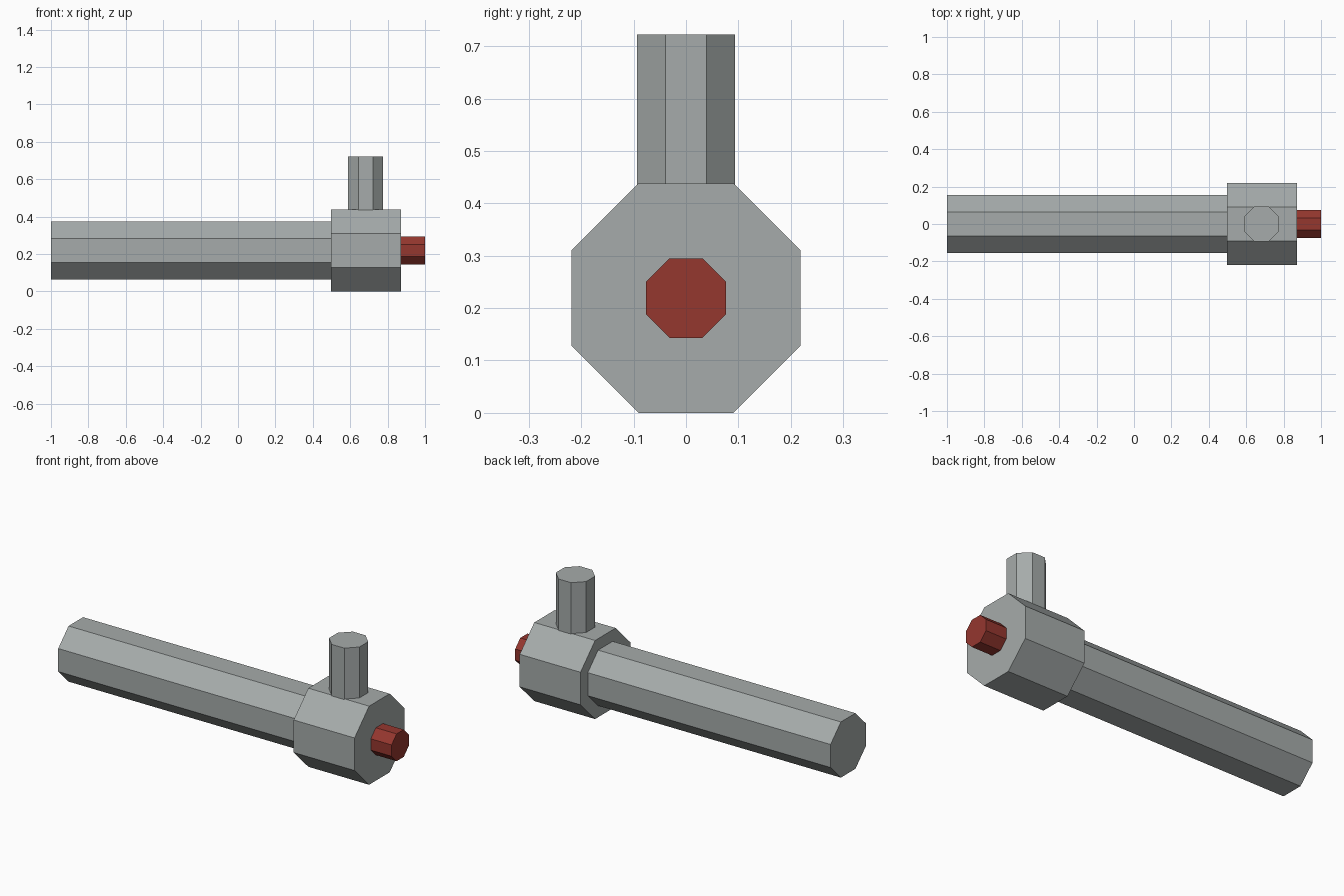
import bpy, math
from mathutils import Matrix

if "Cube" in bpy.data.objects:
    bpy.data.objects.remove(bpy.data.objects["Cube"])


def material(name, rgb):
    m = bpy.data.materials.new(name)
    m.diffuse_color = (*rgb, 1)
    m.use_nodes = True
    m.node_tree.nodes["Principled BSDF"].inputs["Base Color"].default_value = m.diffuse_color
    return m


grey = material("steel grey", (0.38, 0.41, 0.405))
red = material("dark red", (0.30, 0.038, 0.028))
AXIS_Z = 0.219


def octagon_prism(name, apothem, start, end, mat, upright_x=None):
    """Eight-sided bar along x, or along z when upright_x is given."""
    bpy.ops.mesh.primitive_cylinder_add(
        vertices=8, radius=apothem / math.cos(math.pi / 8), depth=end - start)
    ob = bpy.context.object
    ob.name = name
    # turn the flats square to the axes
    turn = Matrix.Rotation(math.pi / 8, 4, 'Z')
    mid = (start + end) / 2
    if upright_x is None:
        place = Matrix.Translation((mid, 0, AXIS_Z)) @ Matrix.Rotation(math.pi / 2, 4, 'Y')
    else:
        place = Matrix.Translation((upright_x, 0, mid))
    ob.data.transform(place @ turn)
    ob.data.materials.append(mat)
    return ob


# long handle, thick head block, upright stub and red end button
octagon_prism("long_handle", 0.155, -1.0, 0.5, grey)
octagon_prism("head_block", 0.219, 0.497, 0.872, grey)
octagon_prism("upright_stub", 0.0935, 0.43, 0.722, grey, upright_x=0.682)
octagon_prism("end_button", 0.076, 0.86, 1.0, red)
